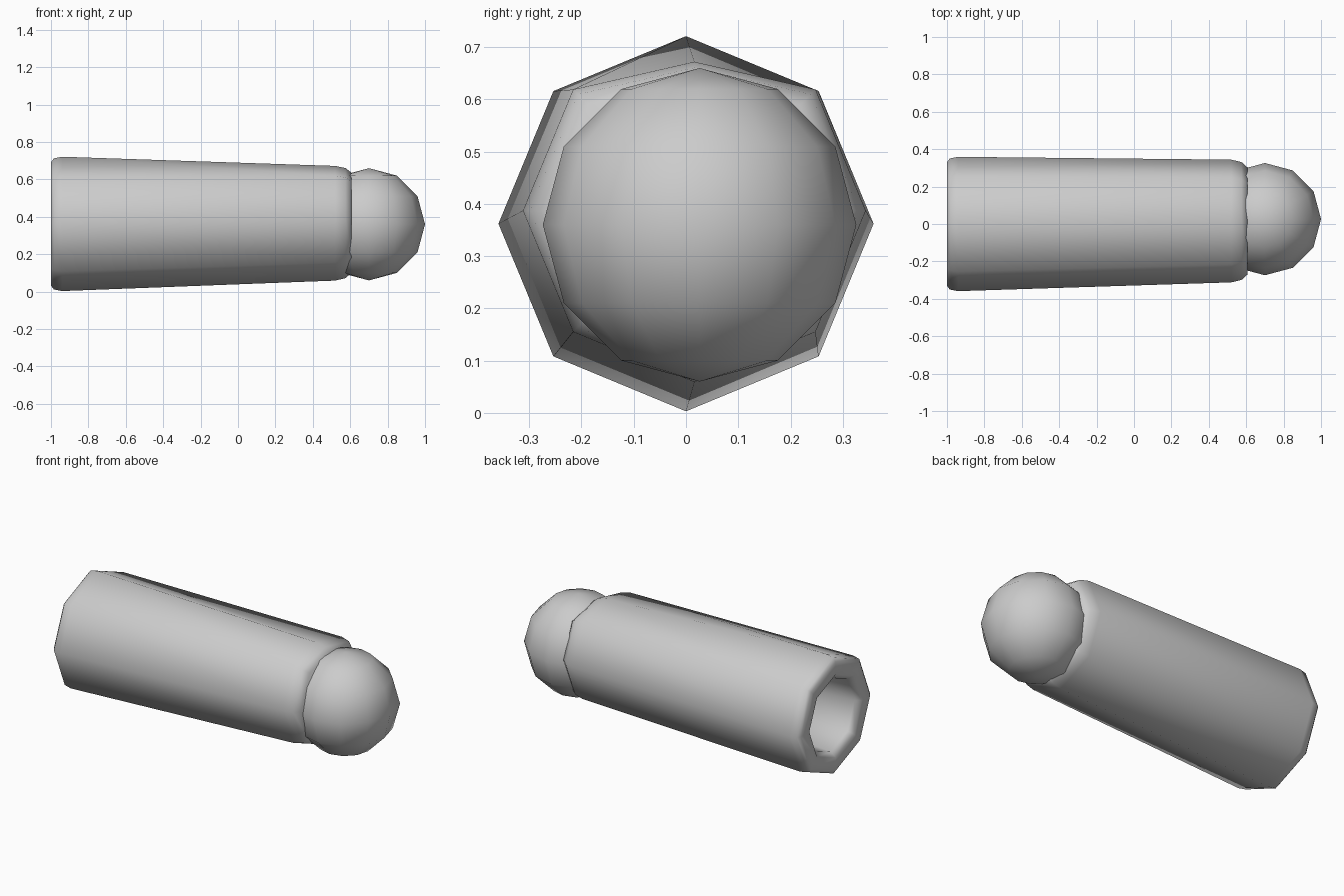
import bpy, bmesh, math

if "Cube" in bpy.data.objects:
    bpy.data.objects.remove(bpy.data.objects["Cube"])


def octagon(bm, x, scale, cy, cz, r, top):
    """Ring of eight points around the x axis; 'top' is the height of the top corner."""
    ring = []
    for i in range(8):
        a = math.tau * i / 8
        y, z = r * math.cos(a), r * math.sin(a)
        if i == 2:
            z = top
        ring.append(bm.verts.new((x, cy + scale * y, cz + scale * z)))
    return ring


def smooth_object(bm, name):
    bmesh.ops.recalc_face_normals(bm, faces=bm.faces)
    for f in bm.faces:
        f.smooth = True
    mesh = bpy.data.meshes.new(name)
    bm.to_mesh(mesh)
    bm.free()
    obj = bpy.data.objects.new(name, mesh)
    bpy.context.collection.objects.link(obj)
    return obj


# Tapered eight-sided body with rounded ends and a recess in the wide end
WIDE = (0.0, 0.362, 0.359, 0.359)
NARROW = (0.016, 0.387, 0.328, 0.285)
sections = [
    (-0.70, 0.58, WIDE), (-0.97, 0.62, WIDE), (-1.00, 0.70, WIDE),
    (-1.00, 0.92, WIDE), (-0.985, 0.975, WIDE), (-0.94, 1.0, WIDE),
    (0.52, 1.0, NARROW), (0.575, 0.96, NARROW), (0.608, 0.87, NARROW),
]
bm = bmesh.new()
rings = [octagon(bm, x, s, *shape) for x, s, shape in sections]
for a, b in zip(rings, rings[1:]):
    for i in range(8):
        j = (i + 1) % 8
        bm.faces.new((a[i], a[j], b[j], b[i]))
bm.faces.new(rings[0])
bm.faces.new(rings[-1])
smooth_object(bm, "tapered_body")

# Ball set into the narrow end
bm = bmesh.new()
bmesh.ops.create_uvsphere(bm, u_segments=12, v_segments=6, radius=0.3)
ball = smooth_object(bm, "ball_tip")
ball.location = (0.70, 0.026, 0.36)
